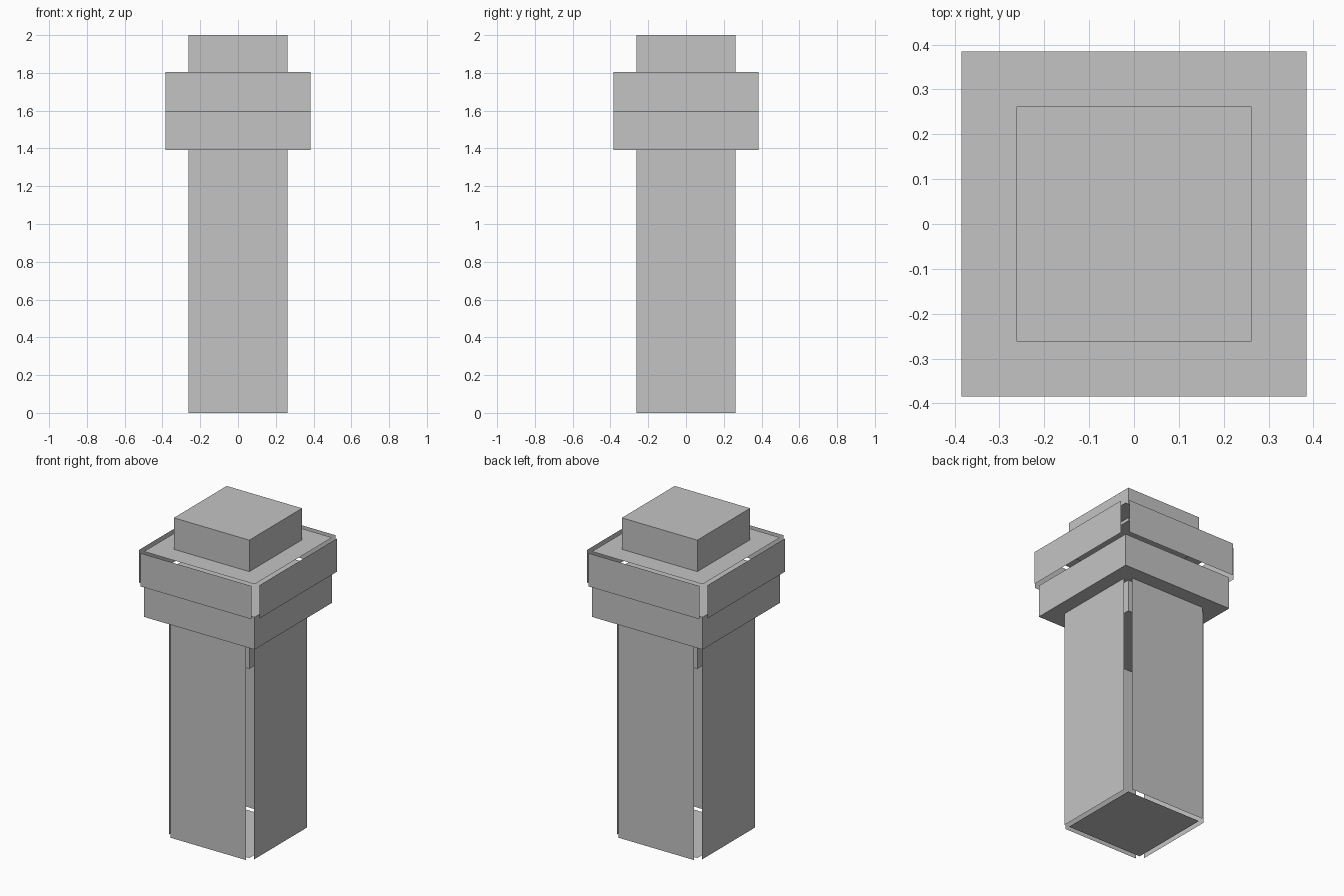
import bpy
import bmesh
import math
from mathutils import Matrix, Vector

if "Cube" in bpy.data.objects:
    bpy.data.objects.remove(bpy.data.objects["Cube"])

SHAFT = 0.2625    # half width of the shaft and blocks
COLLAR = 0.385    # half width of the collar
GAP = 0.033       # how far the loose panels stand off

grey = bpy.data.materials.new("grey")
grey.diffuse_color = (0.55, 0.55, 0.55, 1)
grey.use_nodes = True
grey.node_tree.nodes["Principled BSDF"].inputs["Base Color"].default_value = grey.diffuse_color


def make(name, bm):
    mesh = bpy.data.meshes.new(name)
    bm.to_mesh(mesh)
    bm.free()
    mesh.materials.append(grey)
    obj = bpy.data.objects.new(name, mesh)
    bpy.context.collection.objects.link(obj)
    return obj


def block(name, half, z0, z1):
    """Closed square block between two heights."""
    bm = bmesh.new()
    bmesh.ops.create_cube(bm, size=1)
    bmesh.ops.scale(bm, vec=(2 * half, 2 * half, z1 - z0), verts=bm.verts)
    bmesh.ops.translate(bm, vec=(0, 0, (z0 + z1) / 2), verts=bm.verts)
    return make(name, bm)


def plate(name, half, z, down=False):
    """Flat horizontal square sheet."""
    bm = bmesh.new()
    bmesh.ops.create_grid(bm, x_segments=1, y_segments=1, size=half)
    bmesh.ops.translate(bm, vec=(0, 0, z), verts=bm.verts)
    if down:
        bmesh.ops.reverse_faces(bm, faces=bm.faces)
    return make(name, bm)


def panels(name, half, z0, z1):
    """Four thin upright sheets standing off the sides, open at the corners."""
    for i, side in enumerate(("front", "right", "back", "left")):
        turn = Matrix.Rotation(i * math.pi / 2, 3, 'Z')
        d = -(half + GAP)
        corners = [(-half, d, z0), (half, d, z0), (half, d, z1), (-half, d, z1)]
        bm = bmesh.new()
        bm.faces.new([bm.verts.new(turn @ Vector(c)) for c in corners])
        make(f"{name}_{side}", bm)


# Shaft: loose side panels, floor sheet and the core under the collar
panels("shaft_panel", SHAFT, 0, 1.391)
plate("shaft_floor", SHAFT, 0, down=True)
block("inner_core", SHAFT, 1.19, 1.45)

# Collar: solid lower ring, loose upper panels with a lid
block("lower_collar", COLLAR, 1.391, 1.595)
panels("upper_collar_panel", COLLAR, 1.595, 1.804)
plate("collar_lid", COLLAR, 1.802)

# Cap block on top
block("cap", SHAFT, 1.782, 2.0)
